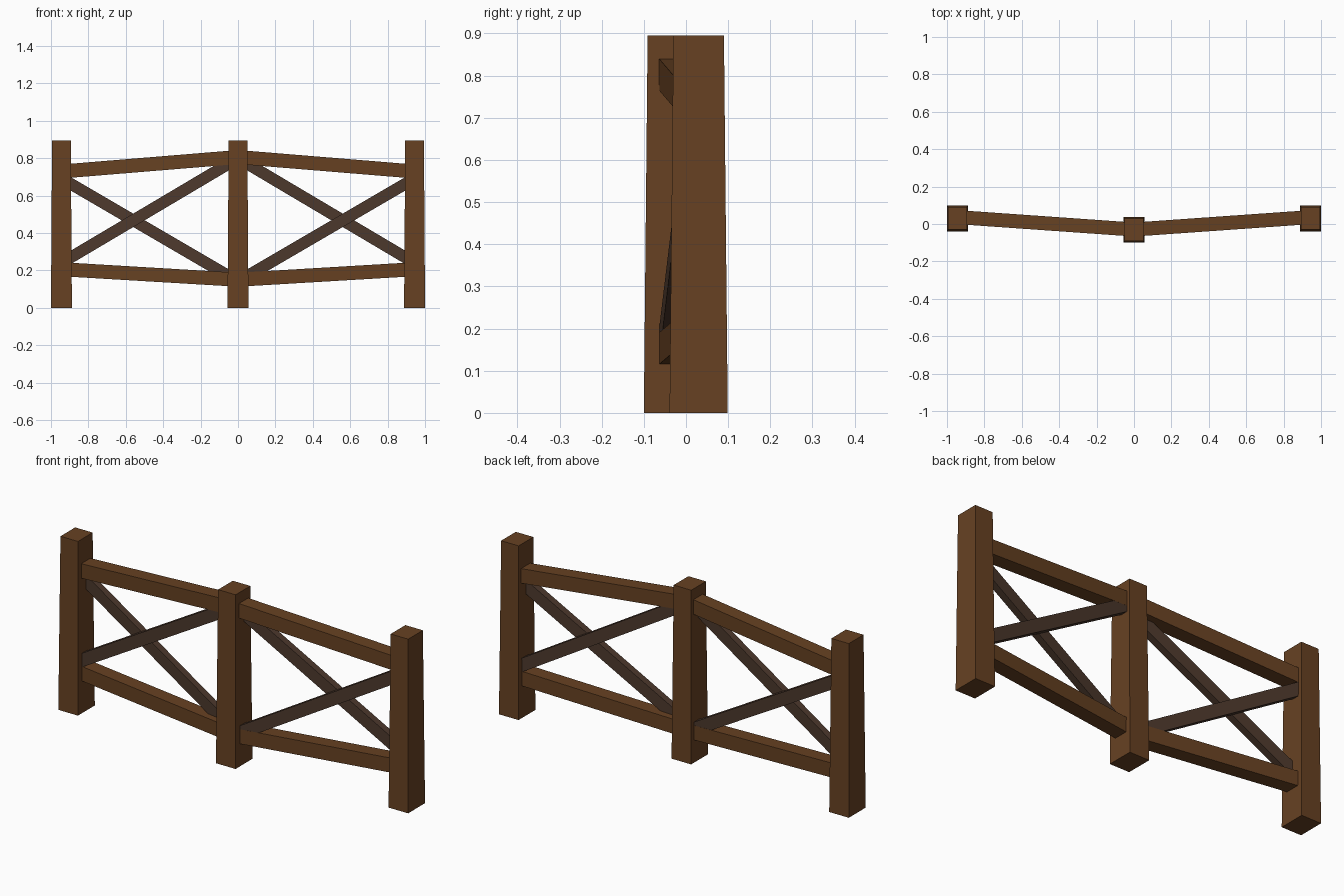
import bpy, bmesh
from mathutils import Vector

cube = bpy.data.objects.get("Cube")
if cube:
    bpy.data.objects.remove(cube, do_unlink=True)


def material(name, color):
    mat = bpy.data.materials.new(name)
    mat.use_nodes = True
    mat.diffuse_color = color
    bsdf = mat.node_tree.nodes["Principled BSDF"]
    bsdf.inputs["Base Color"].default_value = color
    bsdf.inputs["Roughness"].default_value = 0.9
    return mat


wood = material("brown_wood", (0.135, 0.053, 0.016, 1))
dark_wood = material("dark_wood", (0.075, 0.041, 0.026, 1))


def loft(name, start, end, mat):
    """Join two four-cornered sections into a closed beam."""
    bm = bmesh.new()
    a = [bm.verts.new(p) for p in start]
    b = [bm.verts.new(p) for p in end]
    bm.faces.new(a)
    bm.faces.new(b)
    for i in range(4):
        j = (i + 1) % 4
        bm.faces.new((a[i], a[j], b[j], b[i]))
    bmesh.ops.recalc_face_normals(bm, faces=bm.faces)
    mesh = bpy.data.meshes.new(name)
    bm.to_mesh(mesh)
    bm.free()
    mesh.materials.append(mat)
    obj = bpy.data.objects.new(name, mesh)
    bpy.context.collection.objects.link(obj)


def section(center, u, v):
    c = Vector(center)
    return [c - u - v, c + u - v, c + u + v, c - u + v]


def post(name, x, y):
    start = section((x, y, 0), Vector((0.056, 0, 0)), Vector((0, 0.069, 0)))
    end = section((x, y, 0.895), Vector((0.05, 0, 0)), Vector((0, 0.06, 0)))
    loft(name, start, end, wood)


def beam(name, side, z_inner, z_outer, depth, height, offset, mat):
    """Beam from the middle post to an outer post; ends hide in the posts."""
    u, v = Vector((0, depth / 2, 0)), Vector((0, 0, height / 2))
    inner = Vector((side * 0.05, -0.026 + offset, z_inner))
    outer = Vector((side * 0.89, 0.033 + offset, z_outer))
    extra = (outer - inner) * 0.025
    loft(name, section(inner - extra, u, v), section(outer + extra, u, v), mat)


# Tapered posts
post("middle_post", 0, -0.031)
for side, label in ((1, "left"), (-1, "right")):
    post(label + "_post", side * 0.944, 0.03)

    # Sloping rails
    beam(label + "_top_rail", side, 0.802, 0.733, 0.075, 0.075, 0, wood)
    beam(label + "_bottom_rail", side, 0.153, 0.203, 0.075, 0.075, 0, wood)

    # Crossed braces, one laid in front of the other
    beam(label + "_rising_brace", side, 0.77, 0.272, 0.037, 0.072,
         side * 0.0185, dark_wood)
    beam(label + "_falling_brace", side, 0.17, 0.66, 0.037, 0.072,
         -side * 0.0185, dark_wood)
